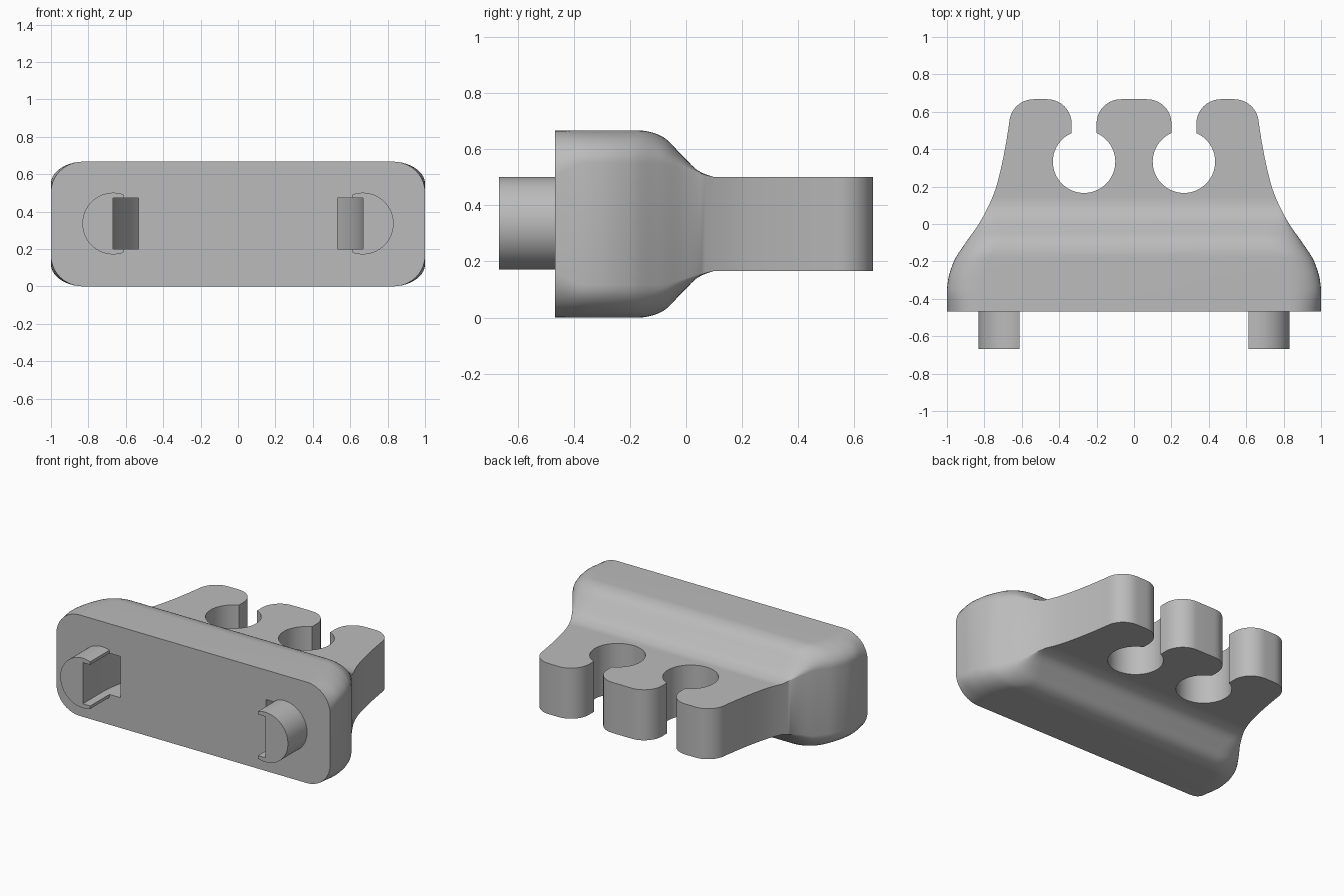
import bpy, bmesh
from math import sin, cos, pi, radians, asin, degrees

cube = bpy.data.objects.get("Cube")
if cube:
    bpy.data.objects.remove(cube, do_unlink=True)

grey = bpy.data.materials.new("plain grey")
grey.use_nodes = True
grey.diffuse_color = (0.5, 0.5, 0.5, 1)
grey.node_tree.nodes["Principled BSDF"].inputs["Base Color"].default_value = (0.5, 0.5, 0.5, 1)

FRONT, BACK, MID = -0.467, 0.667, 0.3335   # front face, finger tips, mid height
ROUND = 0.13                               # finger corner radius


def make_object(name, bm):
    bmesh.ops.remove_doubles(bm, verts=bm.verts, dist=1e-5)
    bmesh.ops.recalc_face_normals(bm, faces=bm.faces)
    mesh = bpy.data.meshes.new(name)
    bm.to_mesh(mesh)
    bm.free()
    obj = bpy.data.objects.new(name, mesh)
    bpy.context.collection.objects.link(obj)
    mesh.materials.append(grey)
    return obj


def loft(name, rings):
    """Skin a list of equal-length closed rings and cap both ends."""
    bm = bmesh.new()
    rows = [[bm.verts.new(p) for p in ring] for ring in rings]
    n = len(rows[0])
    for a, b in zip(rows, rows[1:]):
        for i in range(n):
            j = (i + 1) % n
            bm.faces.new((a[i], a[j], b[j], b[i]))
    bm.faces.new(rows[0])
    bm.faces.new(rows[-1])
    return make_object(name, bm)


def arc(cx, cy, r, start, end, steps):
    angles = [radians(start + (end - start) * i / steps) for i in range(steps + 1)]
    return [(cx + r * cos(a), cy + r * sin(a)) for a in angles]


def smooth_table(points):
    """Monotone smooth curve through (y, value) points."""
    s = [(q[1] - p[1]) / (q[0] - p[0]) for p, q in zip(points, points[1:])]
    m = [s[0]] + [2 * a * b / (a + b) if a * b > 0 else 0 for a, b in zip(s, s[1:])] + [s[-1]]

    def value(y):
        if y >= points[-1][0]:
            return points[-1][1]
        k = max(i for i in range(len(s)) if points[i][0] <= y or i == 0)
        (x0, v0), (x1, v1) = points[k], points[k + 1]
        h = x1 - x0
        t = (y - x0) / h
        return (v0 * (1 + 2 * t) * (1 - t) ** 2 + m[k] * h * t * (1 - t) ** 2
                + v1 * t * t * (3 - 2 * t) + m[k + 1] * h * t * t * (t - 1))
    return value


# Body: rounded sections swept from the front face to the finger tips
half_width = smooth_table([(FRONT, 1), (-0.36, 1), (-0.3, 0.994), (-0.2, 0.963), (-0.1, 0.9),
                           (0, 0.83), (0.1, 0.776), (0.2, 0.736), (0.4, 0.69), (0.54, 0.667)])
half_height = smooth_table([(FRONT, MID), (-0.167, MID), (-0.12, 0.326), (-0.077, 0.307),
                            (-0.023, 0.254), (0.05, 0.186), (0.1, 0.167)])
wall_top = smooth_table([(FRONT, 0.17), (-0.36, 0.216), (-0.09, 0.216), (0.01, 0.19), (0.1, 0.167)])
corner_x = smooth_table([(FRONT, 0.17), (-0.3, 0.18), (-0.1, 0.18), (0.1, 0)])


def section(y):
    w, h, rx = half_width(y), half_height(y), corner_x(y)
    rz = max(h - wall_top(y), 0)
    if y > BACK - ROUND:
        w = w - ROUND + max(ROUND ** 2 - (y - BACK + ROUND) ** 2, 0) ** 0.5
    ring = []
    for sx, sz, start in ((1, 1, 0), (-1, 1, 90), (-1, -1, 180), (1, -1, 270)):
        for c, s in arc(0, 0, 1, start, start + 90, 10):
            ring.append((sx * (w - rx) + rx * c, y, MID + sz * (h - rz) + rz * s))
    return ring


stations = [FRONT + (0.1 - FRONT) * i / 36 for i in range(37)]
stations += [0.1 + (BACK - ROUND - 0.1) * i / 10 for i in range(1, 11)]
stations += [BACK - ROUND + ROUND * sin(pi / 2 * i / 10) for i in range(1, 11)]
body = loft("holder_body", [section(y) for y in stations])


def upright(name, outline, low, high):
    return loft(name, [[(x, y, z) for x, y in outline] for z in (low, high)])


def subtract(cutter):
    cutter.hide_render = True
    mod = body.modifiers.new("cut", "BOOLEAN")
    mod.object, mod.solver = cutter, "EXACT"
    bpy.context.view_layer.objects.active = body
    bpy.ops.object.modifier_apply(modifier=mod.name)
    bpy.data.objects.remove(cutter, do_unlink=True)


# Two keyhole notches with flared mouths
HOLE, NECK = 0.167, 0.0667
lip = 90 - degrees(asin(NECK / HOLE))
for cx in (-0.267, 0.267):
    keyhole = arc(cx, 0.333, HOLE, lip, lip - 360 + 2 * (90 - lip), 48)
    keyhole += arc(cx - NECK - ROUND, BACK - ROUND, ROUND, 0, 90, 10)
    keyhole += [(cx - NECK - ROUND, 0.75), (cx + NECK + ROUND, 0.75)]
    keyhole += arc(cx + NECK + ROUND, BACK - ROUND, ROUND, 90, 180, 10)
    subtract(upright("notch_cutter", keyhole, -0.1, 0.8))

# Curved strap tunnel joining the two pegs
OUTER, INNER, LOW, HIGH = 0.667, 0.533, 0.2, 0.472
tunnel = [(OUTER, -0.6)] + arc(0, FRONT, OUTER, 0, 180, 64) + [(-OUTER, -0.6), (-INNER, -0.6)]
tunnel += arc(0, FRONT, INNER, 180, 0, 64) + [(INNER, -0.6)]
subtract(upright("tunnel_cutter", tunnel, LOW, HIGH))

# C-shaped pegs on the front face, open toward the middle
pegs = []
for side, name in ((1, "left_peg"), (-1, "right_peg")):
    outline = arc(OUTER, 0.336, 0.165, 109, -109, 40)
    edge = outline[0][0]
    outline += [(edge, LOW), (OUTER, LOW), (OUTER, HIGH), (edge, HIGH)]
    pegs.append(loft(name, [[(side * x, y, z) for x, z in outline] for y in (-BACK, FRONT + 0.003)]))

# Smooth shading with crisp edges
for obj in [body] + pegs:
    bpy.ops.object.select_all(action="DESELECT")
    obj.select_set(True)
    bpy.context.view_layer.objects.active = obj
    bpy.ops.object.shade_smooth_by_angle(angle=radians(30))
